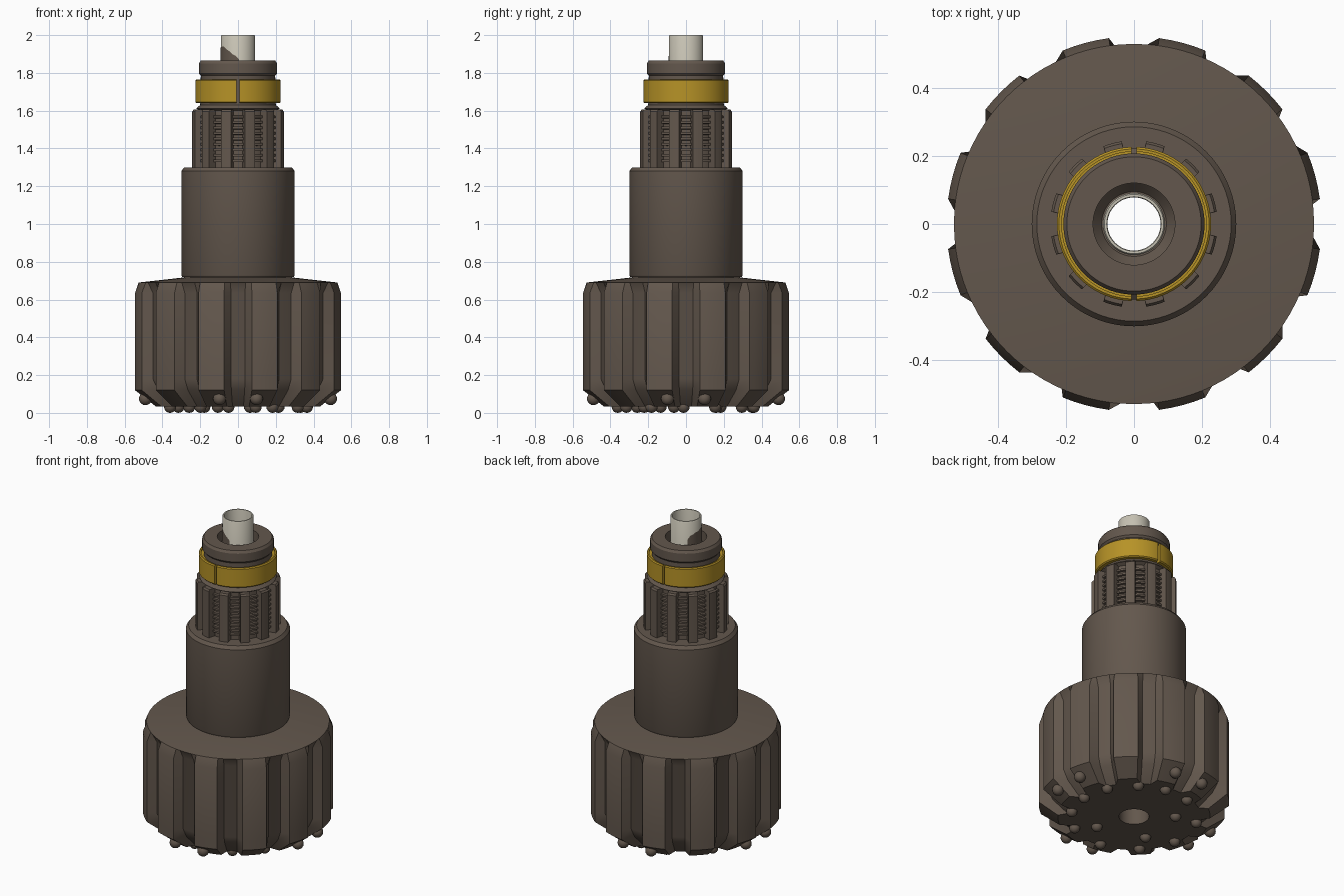
import bpy, bmesh
from math import sin, cos, radians

cube = bpy.data.objects.get("Cube")
if cube:
    bpy.data.objects.remove(cube)


def material(name, rgb):
    m = bpy.data.materials.new(name)
    m.use_nodes = True
    m.diffuse_color = (*rgb, 1)
    m.node_tree.nodes["Principled BSDF"].inputs["Base Color"].default_value = (*rgb, 1)
    return m


steel = material("dark brown steel", (0.125, 0.096, 0.074))
brass = material("yellow brass", (0.47, 0.29, 0.02))
plastic = material("pale grey tube", (0.58, 0.55, 0.46))


def finish(name, bm, mat, sharp=30):
    bmesh.ops.recalc_face_normals(bm, faces=bm.faces)
    mesh = bpy.data.meshes.new(name)
    bm.to_mesh(mesh)
    bm.free()
    mesh.materials.append(mat)
    ob = bpy.data.objects.new(name, mesh)
    bpy.context.collection.objects.link(ob)
    bpy.ops.object.select_all(action='DESELECT')
    ob.select_set(True)
    bpy.context.view_layer.objects.active = ob
    bpy.ops.object.shade_smooth_by_angle(angle=radians(sharp))
    return ob


def sweep(name, profile, stations, mat, closed=True):
    """Sweep a closed profile of (rib radius, z[, groove radius]) around z.
    Each station is (angle in degrees, whether it lies in a groove)."""
    bm = bmesh.new()
    loops = []
    for angle, groove in stations:
        a = radians(angle)
        loop = []
        for p in profile:
            r = p[-1] if groove and len(p) == 3 else p[0]
            loop.append(bm.verts.new((r * cos(a), r * sin(a), p[1])))
        loops.append(loop)
    n = len(profile)
    pairs = list(zip(loops, loops[1:]))
    if closed:
        pairs.append((loops[-1], loops[0]))
    else:
        bm.faces.new(loops[0])
        bm.faces.new(loops[-1])
    for u, v in pairs:
        for i in range(n):
            j = (i + 1) % n
            bm.faces.new((u[i], u[j], v[j], v[i]))
    return finish(name, bm, mat)


def circle(steps=72):
    return [(360 * i / steps, False) for i in range(steps)]


def ribbed(half_rib, half_floor):
    """Twelve ribs with grooves between them."""
    out = []
    for k in range(12):
        c = 15 + 30 * k
        out += [(c + d * half_rib, False) for d in (-1, -.5, 0, .5, 1)]
        out += [(c + 15 + d * half_floor, True) for d in (-1, 0, 1)]
    return out


# Ribbed cutting head with a bore through its centre
sweep("cutting_head", [
    (.087, .035), (.34, .035), (.44, .035, .385), (.55, .12, .47),
    (.55, .18, .50), (.55, .635, .50), (.528, .69), (.26, .72), (.087, .72),
], ribbed(7.3, 4.3), steel)

# Shank, with spline core, neck, collar and counterbore
sweep("shank", [
    (.087, .70), (.285, .70), (.285, .72), (.295, .72), (.30, .73), (.30, 1.28),
    (.285, 1.30), (.20, 1.30), (.20, 1.60), (.222, 1.612), (.20, 1.63),
    (.197, 1.785), (.207, 1.797), (.207, 1.85), (.197, 1.865), (.12, 1.865),
    (.12, 1.80), (.095, 1.77), (.087, 1.77),
], circle(), steel)

# Drive splines and the fine ridges in their grooves
sweep("drive_splines", [
    (.18, 1.29), (.245, 1.29, .20), (.245, 1.595, .20), (.238, 1.605, .20), (.18, 1.605),
], ribbed(6.5, 7), steel)
for i in range(9):
    z = 1.335 + .029 * i
    sweep("groove_ridge", [(.19, z - .009), (.214, z - .006), (.214, z + .006), (.19, z + .009)],
          circle(48), steel)

# Split retaining ring in two halves
for start, name in ((-88, "retaining_ring_left"), (92, "retaining_ring_right")):
    arc = [(start + 176 * i / 36, False) for i in range(37)]
    sweep(name, [(.19, 1.64), (.22, 1.64), (.226, 1.646), (.226, 1.759), (.22, 1.765),
                 (.212, 1.765), (.212, 1.755), (.19, 1.755)], arc, brass, closed=False)

# Hollow tube at the top
sweep("tube", [(.078, 1.55), (.091, 1.55), (.091, 1.993), (.087, 2.0), (.080, 2.0),
               (.078, 1.993)], circle(48), plastic)

# Ragged stain low on the tube, as a thin curved plate
bm = bmesh.new()
heights = (.02, .045, .05, .06, .06, .07, .072, .075, .073, .06, .05, .035, .025, .008)
columns = []
for i, h in enumerate(heights):
    a = radians(130 + 11 * i)
    columns.append([bm.verts.new((.0925 * cos(a), .0925 * sin(a), z)) for z in (1.80, 1.865 + h)])
for u, v in zip(columns, columns[1:]):
    bm.faces.new((u[0], v[0], v[1], u[1]))
finish("tube_stain", bm, steel)


# Rounded cutting buttons
def button(name, r, angle, z, size):
    bm = bmesh.new()
    bmesh.ops.create_uvsphere(bm, u_segments=16, v_segments=10, radius=size)
    a = radians(angle)
    bmesh.ops.translate(bm, verts=bm.verts, vec=(r * cos(a), r * sin(a), z))
    finish(name, bm, steel, 60)


for quarter in range(4):
    for side in (-1, 1):
        button("gauge_button", .50, 90 * quarter + side * 11.3, .075, .034)
for angle in (-2, 25, 54, 80, 107, 150, 190, 225, 262, 300, 330):
    button("face_button", .365, angle, .032, .032)
for angle in (138, 214, 293):
    button("inner_button", .24, angle, .032, .032)
